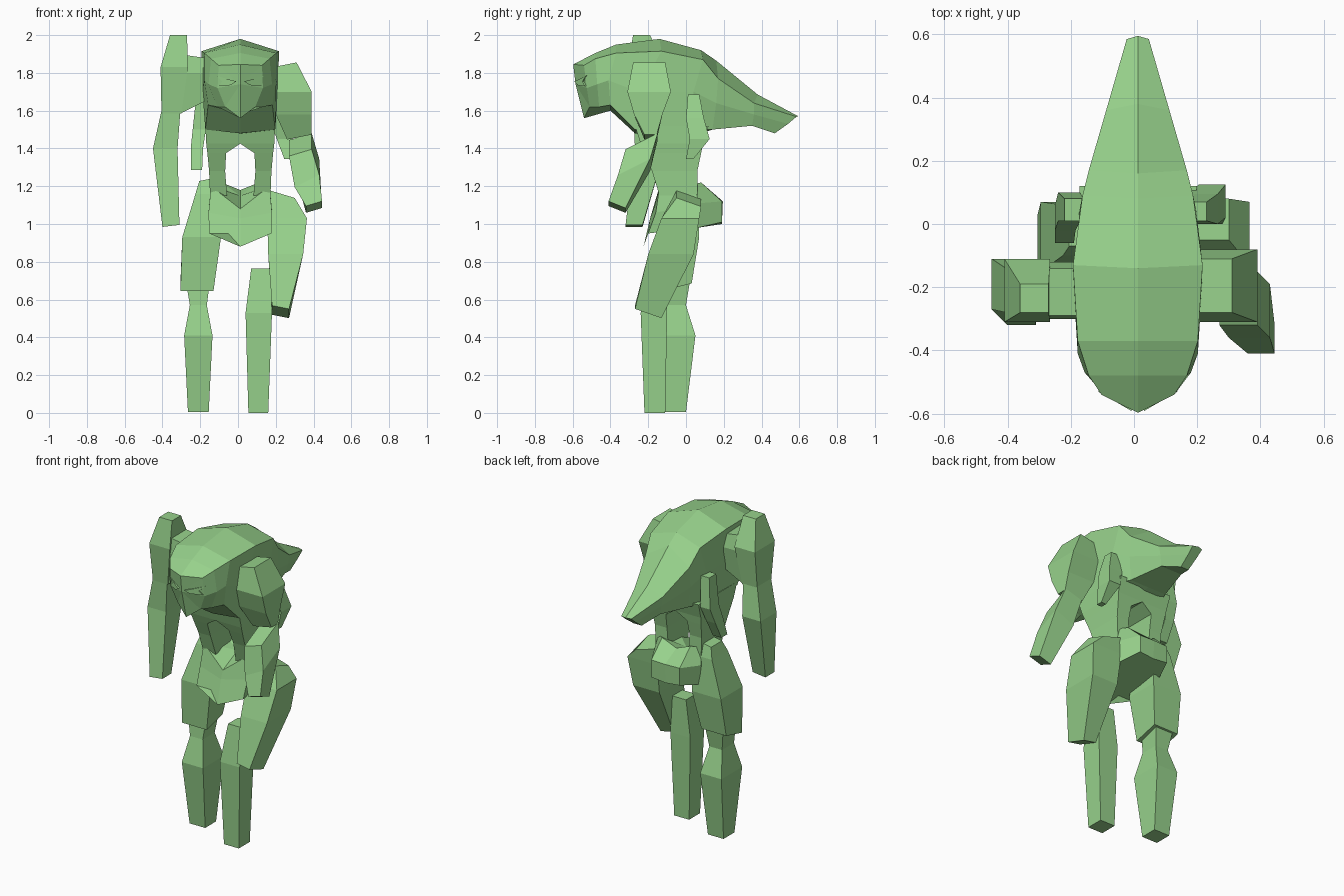
import bpy
import bmesh

CX = 0.012  # centre line of the trunk

green = bpy.data.materials.new("leaf green")
green.diffuse_color = (0.31, 0.64, 0.26, 1)


def loft(name, rings, nose=None):
    """Skin a closed surface over rings of equal point count."""
    bm = bmesh.new()
    vs = [[bm.verts.new(p) for p in r] for r in rings]
    n = len(vs[0])
    for a, b in zip(vs, vs[1:]):
        for i in range(n):
            j = (i + 1) % n
            bm.faces.new((a[i], a[j], b[j], b[i]))
    if nose:
        tip = bm.verts.new(nose)
        for i in range(n):
            bm.faces.new((vs[0][i], vs[0][(i + 1) % n], tip))
    else:
        bm.faces.new(vs[0])
    bm.faces.new(vs[-1])
    bmesh.ops.recalc_face_normals(bm, faces=bm.faces)
    me = bpy.data.meshes.new(name)
    bm.to_mesh(me)
    bm.free()
    me.materials.append(green)
    ob = bpy.data.objects.new(name, me)
    bpy.context.collection.objects.link(ob)
    return ob


def mirrored(half):
    """Complete a half ring whose first and last points lie on the centre line."""
    other = [(-x, y, z) for x, y, z in half[-2:0:-1]]
    return [(x + CX, y, z) for x, y, z in list(half) + other]


def limb(name, *rings):
    """Four-sided limb; ring = x0, x1, y0, y1, z, slope along x, slope along y."""
    out = []
    for r in rings:
        x0, x1, y0, y1, z, tx, ty = (tuple(r) + (0, 0))[:7]
        cx, cy = (x0 + x1) / 2, (y0 + y1) / 2
        out.append([(x, y, z + tx * (x - cx) + ty * (y - cy))
                    for x, y in ((x0, y0), (x1, y0), (x1, y1), (x0, y1))])
    return loft(name, out)


# Hunched head, back and tail: ridge, shoulder, flank, belly edge, belly centre
trunk = [
    [(0, -.597, 1.845), (.115, -.54, 1.84), (.12, -.525, 1.72), (.08, -.51, 1.62), (0, -.54, 1.56)],
    [(0, -.48, 1.905), (.155, -.48, 1.875), (.168, -.47, 1.74), (.12, -.46, 1.62), (0, -.47, 1.58)],
    [(0, -.37, 1.95), (.19, -.37, 1.905), (.19, -.41, 1.76), (.17, -.40, 1.63), (0, -.40, 1.60)],
    [(0, -.14, 1.98), (.205, -.13, 1.915), (.20, -.25, 1.70), (.185, -.27, 1.50), (0, -.27, 1.48)],
    [(0, .08, 1.92), (.175, .09, 1.87), (.185, .04, 1.70), (.175, .04, 1.50), (0, .02, 1.46)],
    [(0, .16, 1.865), (.155, .17, 1.77), (.155, .16, 1.64), (.13, .14, 1.50), (0, .14, 1.50)],
    [(0, .38, 1.685), (.10, .36, 1.64), (.09, .36, 1.58), (.075, .35, 1.52), (0, .35, 1.52)],
    [(0, .595, 1.57), (.035, .585, 1.568), (.032, .54, 1.53), (.028, .47, 1.48), (0, .47, 1.48)],
]
loft("head_and_back", [mirrored(r) for r in trunk], nose=(CX, -.585, 1.74))

# Jagged eyelids
lid = [(.02, 1.755), (.06, 1.765), (.125, 1.785), (.095, 1.755), (.115, 1.73), (.05, 1.735)]
for side, label in ((-1, "left"), (1, "right")):
    loft(label + "_eyelid",
         [[(CX + side * x, -.603 + .58 * x + d, z) for x, z in lid] for d in (0, .04)])
    # Open waist: one pillar on each side
    pillar = [(0.0, .185, -.27, .12, 1.52), (0.0, .18, -.24, .09, 1.425),
              (.075, .174, -.22, .08, 1.375), (.08, .165, -.18, .06, 1.28),
              (.07, .16, -.14, .06, 1.15)]
    limb(label + "_waist_pillar",
         *[(CX + min(side * a, side * b), CX + max(side * a, side * b), c, d, z)
           for a, b, c, d, z in pillar])

# Pelvis: notched top, keeled bottom, flat rump
pelvis = [
    [(0, -.17, 1.08), (.155, -.14, 1.20), (.155, .04, 1.21), (.10, .08, 1.22), (0, .08, 1.18)],
    [(0, -.19, 1.03), (.168, -.16, 1.06), (.165, .07, 1.11), (.10, .19, 1.12), (0, .195, 1.12)],
    [(0, -.225, .88), (.165, -.20, .95), (.15, .06, .98), (.10, .19, 1.01), (0, .19, 1.0)],
]
loft("pelvis", [mirrored(r) for r in pelvis], nose=(CX, -.02, 1.15))

# Right arm
limb("right_upper_arm", (.205, .31, -.28, -.11, 1.845, .2), (.195, .39, -.31, -.08, 1.70),
     (.20, .39, -.275, -.125, 1.58), (.26, .39, -.22, -.155, 1.46, .2))
limb("right_forearm", (.27, .39, -.32, -.15, 1.42, .3, .5), (.30, .43, -.36, -.19, 1.27, .5, .5),
     (.36, .445, -.41, -.32, 1.09, .3, -.4))

# Left arm, raised at the shoulder
limb("left_shoulder", (-.27, -.16, -.29, -.14, 1.885, -.15), (-.28, -.16, -.30, -.12, 1.80),
     (-.31, -.16, -.275, -.145, 1.62, .5))
limb("left_upper_arm", (-.36, -.27, -.28, -.19, 2.0), (-.41, -.265, -.31, -.11, 1.83),
     (-.405, -.30, -.28, -.14, 1.585))
limb("left_forearm", (-.405, -.305, -.28, -.14, 1.60), (-.45, -.32, -.27, -.11, 1.40),
     (-.40, -.31, -.32, -.23, .99, .12))

# Small rear arms
limb("right_small_arm", (.18, .23, .01, .07, 1.685), (.17, .265, 0, .095, 1.56),
     (.205, .29, .02, .125, 1.45), (.245, .28, 0, .04, 1.345))
limb("left_small_arm", (-.22, -.16, .01, .08, 1.69), (-.24, -.17, .01, .10, 1.50),
     (-.25, -.185, -.02, .06, 1.40), (-.25, -.19, -.06, .0, 1.285))

# Right leg, bent at the knee
limb("right_thigh", (.17, .30, -.05, .08, 1.135, -.3, -.35), (.155, .365, -.13, .07, 1.03),
     (.16, .345, -.20, .04, .84), (.18, .27, -.27, -.13, .535, -.2, -.35))
limb("right_shin", (.07, .17, -.20, -.10, .765), (.04, .18, -.24, -.10, .53),
     (.055, .16, -.22, -.11, 0))

# Left leg
limb("left_thigh", (-.205, -.13, -.07, .04, 1.235, .2), (-.225, -.10, -.10, .06, 1.16),
     (-.295, -.09, -.15, .07, .93), (-.305, -.13, -.13, .03, .665, 0, .25))
limb("left_shin", (-.275, -.15, -.11, .02, .69), (-.255, -.165, -.12, 0, .57),
     (-.285, -.135, -.16, .05, .41), (-.265, -.155, -.11, 0, .005))
